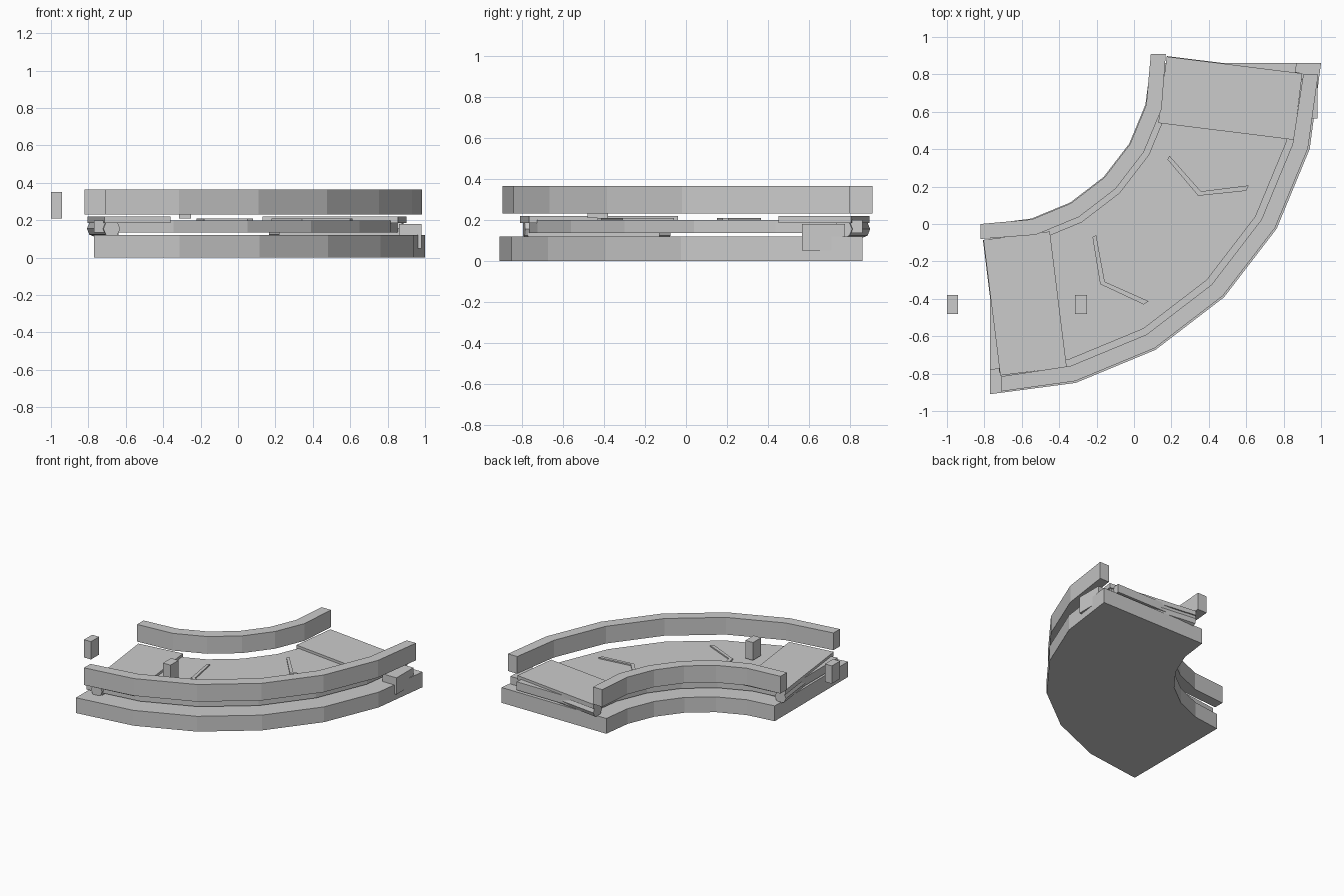
import bpy, bmesh
from math import sin, cos, radians, pi

if "Cube" in bpy.data.objects:
    bpy.data.objects.remove(bpy.data.objects["Cube"])

CX, CY = -0.77, 0.86          # centre of the 90 degree bend


def polar(r, deg):
    a = radians(deg)
    return (CX + r * sin(a), CY - r * cos(a))


def mirror(p):
    # reflects a point across the bend's diagonal
    return (0.09 - p[1], 0.09 - p[0])


def strip(name, side_a, side_b, z0, z1):
    # solid band between two matching polylines
    bm = bmesh.new()
    rings = []
    for a, b in zip(side_a, side_b):
        rings.append([bm.verts.new((*p, z)) for p, z in
                      ((a, z0), (b, z0), (b, z1), (a, z1))])
    for r, s in zip(rings, rings[1:]):
        for i in range(4):
            j = (i + 1) % 4
            bm.faces.new((r[i], r[j], s[j], s[i]))
    bm.faces.new(rings[0])
    bm.faces.new(rings[-1])
    bmesh.ops.recalc_face_normals(bm, faces=bm.faces)
    me = bpy.data.meshes.new(name)
    bm.to_mesh(me)
    bm.free()
    ob = bpy.data.objects.new(name, me)
    bpy.context.collection.objects.link(ob)
    return ob


def box(name, x0, x1, y0, y1, z0, z1):
    return strip(name, [(x0, y0), (x1, y0)], [(x0, y1), (x1, y1)], z0, z1)


def arc(r, start=None):
    # 15 degree steps; the ends may be replaced by a custom end point
    pts = [polar(r, d) for d in range(0, 91, 15)]
    if start:
        pts[0], pts[-1] = start, mirror(start)
    return pts


def roller(name, p, q, r, z):
    # eight-sided rod between two ground points
    dx, dy = q[0] - p[0], q[1] - p[1]
    n = (dx * dx + dy * dy) ** 0.5
    nx, ny = -dy / n, dx / n
    bm = bmesh.new()
    rings = []
    for c in (p, q):
        rings.append([bm.verts.new((c[0] + nx * r * cos(k * pi / 4),
                                    c[1] + ny * r * cos(k * pi / 4),
                                    z + r * sin(k * pi / 4))) for k in range(8)])
    for i in range(8):
        j = (i + 1) % 8
        bm.faces.new((rings[0][i], rings[0][j], rings[1][j], rings[1][i]))
    for ring in rings:
        bm.faces.new(ring)
    bmesh.ops.recalc_face_normals(bm, faces=bm.faces)
    me = bpy.data.meshes.new(name)
    bm.to_mesh(me)
    bm.free()
    ob = bpy.data.objects.new(name, me)
    bpy.context.collection.objects.link(ob)


# base and belt bed
strip("base", arc(0.86), arc(1.77), 0, 0.12)
strip("belt_bed", arc(0.98), arc(1.64), 0.135, 0.20)

# guard rails
strip("inner_rail", arc(0.865, (-0.82, 0.0)), arc(0.95, (-0.82, -0.08)), 0.23, 0.365)
strip("outer_rail", arc(1.675, (-0.71, -0.815)), arc(1.76, (-0.71, -0.895)), 0.23, 0.365)

# end plates, rollers and support beams at both ends
for label, f in (("start", lambda p: p), ("end", mirror)):
    strip(label + "_plate",
          [f((-0.805, -0.085)), f((-0.45, -0.04))],
          [f((-0.715, -0.81)), f((-0.36, -0.765))], 0.185, 0.22)
    roller(label + "_roller", f((-0.763, -0.08)), f((-0.675, -0.79)), 0.045, 0.155)
    a, b = f((-0.71, -0.77)), f((-0.64, -0.13))
    box(label + "_beam", min(a[0], b[0]), max(a[0], b[0]),
        min(a[1], b[1]), max(a[1], b[1]), 0.118, 0.137)

# raised chevrons on the belt
for i, t in enumerate((27, 58)):
    w = 1.2
    near = [polar(1.08, t + 3.5), polar(1.32, t - 0.5), polar(1.53, t + 5.5)]
    far = [polar(1.08, t + 3.5 + w), polar(1.32, t - 0.5 + w), polar(1.53, t + 5.5 + w)]
    strip(f"chevron_{i + 1}", near, far, 0.195, 0.21)

# sensor boxes and motor block
box("sensor_left", -1.0, -0.94, -0.48, -0.38, 0.21, 0.35)
box("sensor_right", -0.315, -0.25, -0.48, -0.38, 0.21, 0.35)
box("motor_block", 0.86, 0.98, 0.565, 0.775, 0.05, 0.18)
